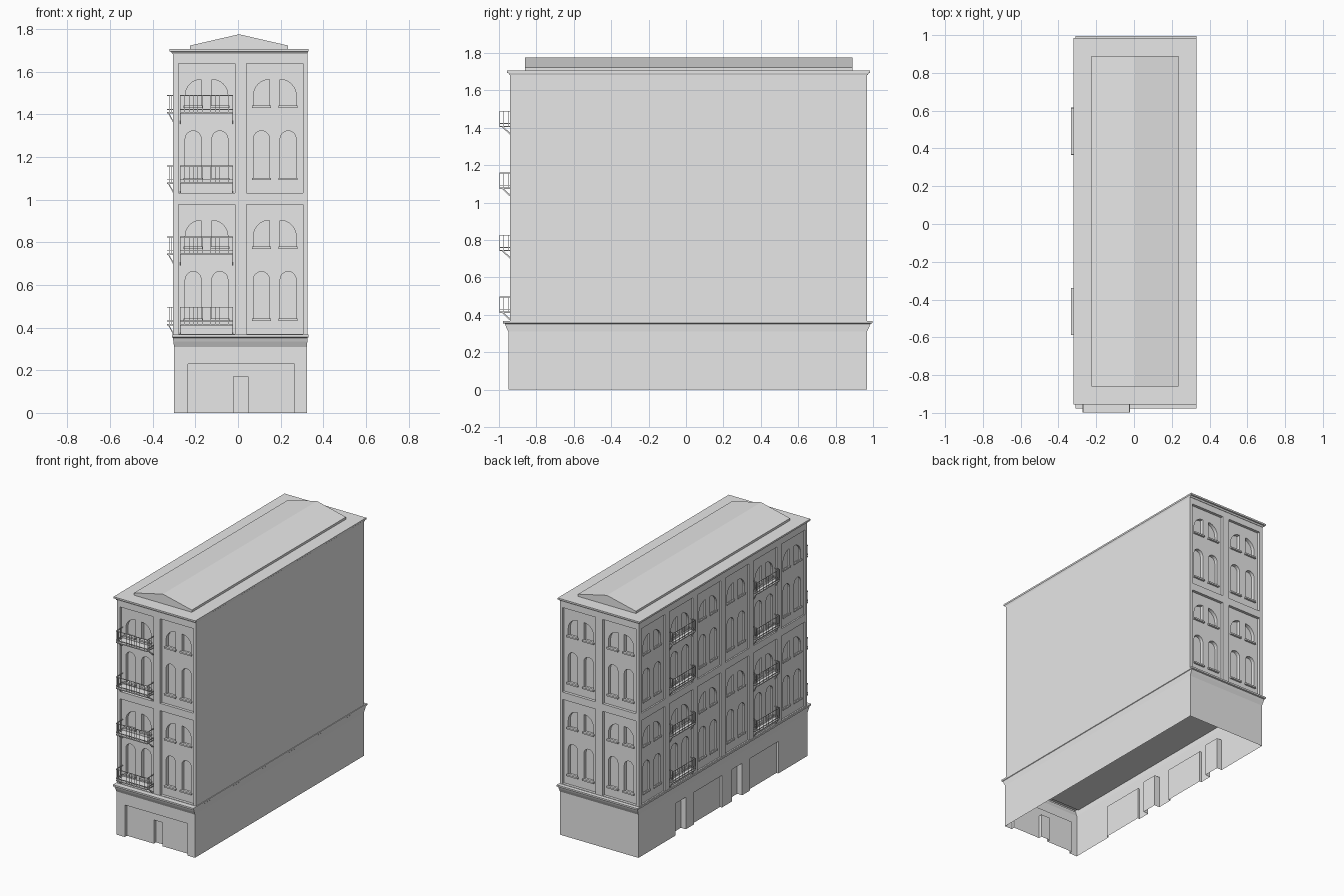
import bpy, bmesh, math
from mathutils import Vector, Matrix

cube = bpy.data.objects.get("Cube")
if cube:
    bpy.data.objects.remove(cube, do_unlink=True)

stone = bpy.data.materials.new("grey_stone")
stone.use_nodes = True
GREY = (0.8, 0.8, 0.8, 1)
stone.diffuse_color = GREY
next(n for n in stone.node_tree.nodes if n.type == 'BSDF_PRINCIPLED').inputs["Base Color"].default_value = GREY


def finish(name, bm):
    bmesh.ops.recalc_face_normals(bm, faces=bm.faces)
    mesh = bpy.data.meshes.new(name)
    bm.to_mesh(mesh)
    bm.free()
    mesh.materials.append(stone)
    obj = bpy.data.objects.new(name, mesh)
    bpy.context.collection.objects.link(obj)
    return obj


def facade(origin, along, outward):
    """Matrix of a wall: local x runs along it, y points outward, z is up."""
    m = Matrix.Identity(4)
    for col, v in enumerate((along, outward, (0, 0, 1), origin)):
        for row in range(3):
            m[row][col] = v[row]
    return m


def prism(bm, m, outline, push):
    """Extrude a polygon of local points along the push vector."""
    push = Vector(push)
    near = [bm.verts.new(m @ Vector(p)) for p in outline]
    far = [bm.verts.new(m @ (Vector(p) + push)) for p in outline]
    bm.faces.new(near)
    bm.faces.new(far[::-1])
    n = len(near)
    for i in range(n):
        j = (i + 1) % n
        bm.faces.new((near[j], near[i], far[i], far[j]))


def box(bm, m, u0, u1, d0, d1, z0, z1):
    prism(bm, m, [(u0, d0, z0), (u1, d0, z0), (u1, d0, z1), (u0, d0, z1)], (0, d1 - d0, 0))


def loft(name, rings):
    """Stack of rectangles, each (z, x0, x1, y0, y1), capped at both ends."""
    bm = bmesh.new()
    loops = [[bm.verts.new((x, y, z)) for x, y in ((x0, y0), (x1, y0), (x1, y1), (x0, y1))]
             for z, x0, x1, y0, y1 in rings]
    bm.faces.new(loops[0])
    bm.faces.new(loops[-1])
    for a, b in zip(loops, loops[1:]):
        for i in range(4):
            j = (i + 1) % 4
            bm.faces.new((a[i], a[j], b[j], b[i]))
    return finish(name, bm)


def carve(obj, cutters):
    """Subtract each cutter mesh in turn and bake the result."""
    helpers = [finish("cutter", bm) for bm in cutters]
    for h in helpers:
        h.hide_render = True
        mod = obj.modifiers.new("cut", 'BOOLEAN')
        mod.operation, mod.solver, mod.object = 'DIFFERENCE', 'EXACT', h
    bpy.context.view_layer.update()
    deps = bpy.context.evaluated_depsgraph_get()
    mesh = bpy.data.meshes.new_from_object(obj.evaluated_get(deps))
    obj.modifiers.clear()
    obj.data = mesh
    for h in helpers:
        bpy.data.objects.remove(h, do_unlink=True)


# Wall frames; the long side is shallower in depth
X0, X1, Y0, Y1 = -0.305, 0.325, -0.94, 0.968
front = facade((0, Y0, 0), (1, 0, 0), (0, -1, 0))
back = facade((0, Y1, 0), (1, 0, 0), (0, 1, 0))
side = facade((X0, 0, 0), (0, 1, 0), (-0.5, 0, 0))
END_BAYS = [-0.1475, 0.1725]
PITCH = (Y1 - Y0) / 6
SIDE_BAYS = [Y0 + PITCH * (i + 0.5) for i in range(6)]
STOREYS = [0.37, 1.03]
PANEL, GLASS = -0.02, -0.045

# Window panels, arched windows and half-arch windows
panels, windows, sills = bmesh.new(), bmesh.new(), bmesh.new()


def window(m, centre, sign, z0, straight, kind):
    inner, outer = 0.025, 0.1
    mid, half = (inner + outer) / 2, (outer - inner) / 2
    pts = [(inner, z0), (outer, z0)]
    steps = 8
    for i in range(steps + 1):
        t = i / steps
        if kind == "round":
            a = math.pi * t
            pts.append((mid + half * math.cos(a), z0 + straight + half * math.sin(a)))
        else:
            a = math.pi / 2 * t
            pts.append((inner + 2 * half * math.cos(a), z0 + straight + 2 * half * math.sin(a)))
    prism(windows, m, [(centre + sign * u, GLASS, z) for u, z in pts], (0, 0.06, 0))
    c = centre + sign * mid
    box(sills, m, c - 0.045, c + 0.045, PANEL - 0.005, PANEL + 0.014, z0 - 0.006, z0 + 0.005)


for m, bays in ((front, END_BAYS), (back, END_BAYS), (side, SIDE_BAYS)):
    for c in bays:
        for z in STOREYS:
            box(panels, m, c - 0.1325, c + 0.1325, PANEL, 0.05, z, z + 0.607)
            for sign in (-1, 1):
                window(m, c, sign, z + 0.067, 0.188, "round")
                window(m, c, sign, z + 0.405, 0.053, "half")

upper_walls = loft("upper_walls", [(0.352, X0, X1, Y0, Y1), (1.695, X0, X1, Y0, Y1)])
carve(upper_walls, [panels, windows])
finish("window_sills", sills)

# Ground floor with its ledge, open underneath
B = (-0.30, 0.323, -0.95, 0.968)


def grown(z, dx, dy):
    return (z, B[0] - dx, B[1] + dx * 0.7, B[2] - dy, B[3] + dy)


ground_floor = loft("ground_floor", [grown(0, 0, 0), grown(0.31, 0, 0), grown(0.335, 0.003, 0.012),
                                     grown(0.352, 0.005, 0.018), grown(0.355, 0.01, 0.028),
                                     grown(0.367, 0.01, 0.028)])
low_front = facade((0, B[2], 0), (1, 0, 0), (0, -1, 0))
low_side = facade((B[0], 0, 0), (0, 1, 0), (-0.5, 0, 0))
shops, doors = bmesh.new(), bmesh.new()
box(shops, low_front, -0.235, 0.265, -0.025, 0.05, -0.1, 0.23)
box(doors, low_front, -0.022, 0.048, -0.05, 0.05, -0.1, 0.17)
for u0, u1 in ((0.02, 0.34), (-0.62, -0.30)):
    box(shops, low_side, u0, u1, -0.03, 0.05, -0.1, 0.23)
for u0, u1 in ((0.43, 0.55), (-0.21, -0.095)):
    box(doors, low_side, u0, u1, -0.08, 0.05, -0.1, 0.23)
carve(ground_floor, [shops, doors])
bm = bmesh.new()
bm.from_mesh(ground_floor.data)
under = [f for f in bm.faces if all(v.co.z < 0.001 for v in f.verts)]
bmesh.ops.delete(bm, geom=under, context='FACES')
bm.to_mesh(ground_floor.data)
bm.free()

# Roof cornice
loft("roof_cornice", [(1.682, X0 - 0.002, X1, Y0 - 0.003, Y1 + 0.003),
                      (1.692, X0 - 0.008, X1 + 0.003, Y0 - 0.008, Y1 + 0.008),
                      (1.694, X0 - 0.015, 0.33, Y0 - 0.016, Y1 + 0.017),
                      (1.706, X0 - 0.015, 0.33, Y0 - 0.016, Y1 + 0.017)])

# Low gabled roof
bm = bmesh.new()
gable = [(-0.225, 1.70), (0.235, 1.70), (0.235, 1.722), (0.005, 1.775), (-0.225, 1.722)]
prism(bm, Matrix.Identity(4), [(x, -0.86, z) for x, z in gable], (0, 1.75, 0))
finish("gabled_roof", bm)


# Balconies with railings and slanted brackets
def balcony(name, m, c, z):
    bm = bmesh.new()
    w, d, t, h = 0.123, 0.058, 0.002, 0.08
    box(bm, m, c - w, c + w, PANEL, d, z - 0.007, z)
    for rail in (z + 0.015, z + h):
        box(bm, m, c - w, c + w, d - 2 * t, d, rail - 2 * t, rail)
        for s in (-1, 1):
            box(bm, m, c + s * w - t, c + s * w + t, PANEL, d, rail - 2 * t, rail)
    count = 12
    for i in range(count + 1):
        u = c - w + 2 * w * i / count
        box(bm, m, u - t / 2, u + t / 2, d - 1.5 * t, d - t / 2, z, z + h)
    for s in (-1, 1):
        u = c + s * w
        for k in (0.01, 0.035, d - t):
            box(bm, m, u - t, u + t, k - t, k + t, z, z + h)
        prism(bm, m, [(u - t, d - 0.012, z - 0.005), (u - t, d - 0.022, z - 0.005),
                      (u - t, PANEL, z - 0.055), (u - t, 0, z - 0.048)], (2 * t, 0, 0))
    finish(name, bm)


for level, z in enumerate((0.417, 0.747, 1.08, 1.41), 1):
    balcony(f"front_balcony_{level}", front, END_BAYS[0], z)
    for place, bay in (("near", 1), ("far", 4)):
        balcony(f"{place}_side_balcony_{level}", side, SIDE_BAYS[bay], z)
